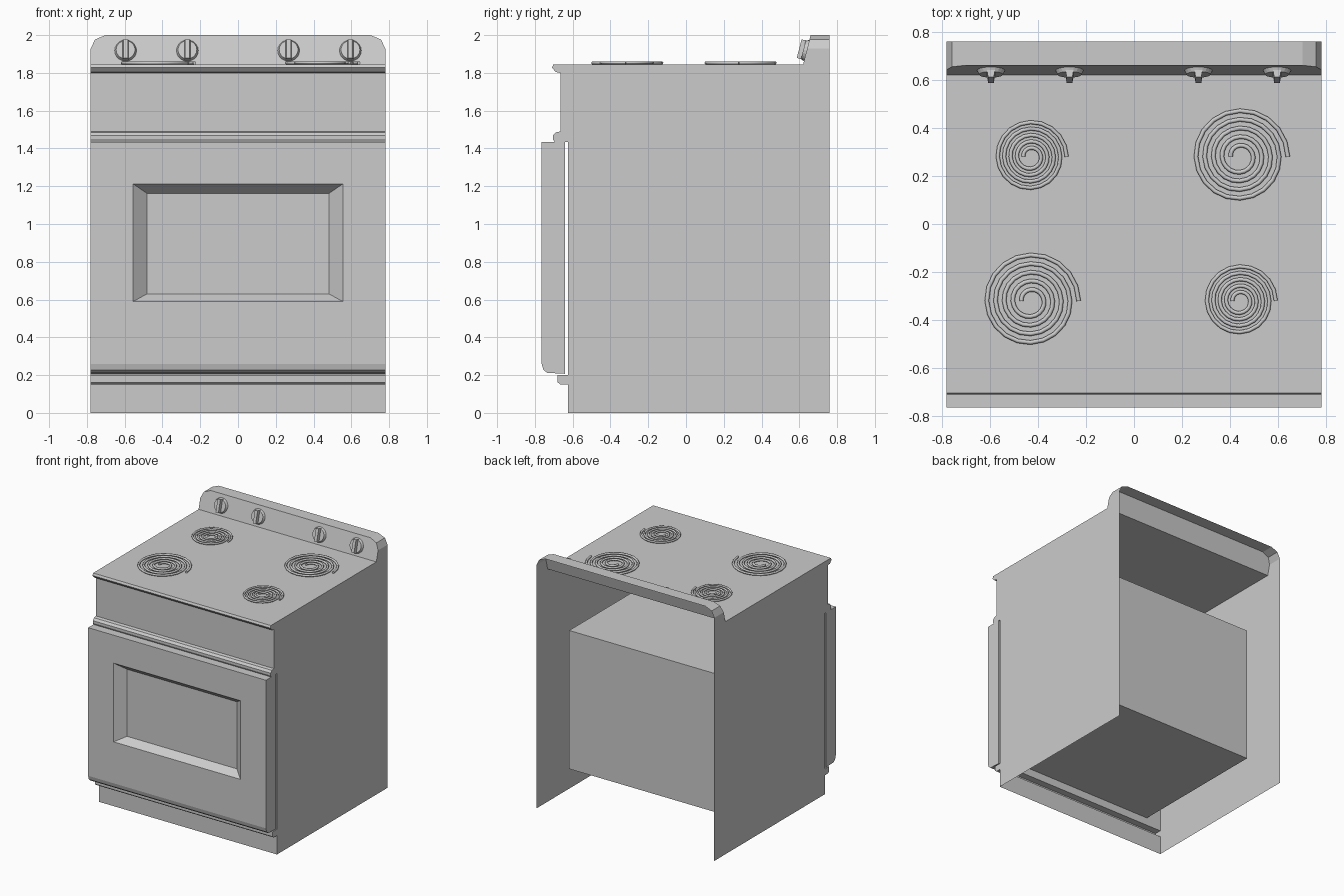
import bpy, bmesh, math
from mathutils import Matrix, Vector

if "Cube" in bpy.data.objects:
    bpy.data.objects.remove(bpy.data.objects["Cube"])

W = 0.78          # half width
TOP = 1.845       # cooktop height
BACK = 0.76       # rear edge


def finish(bm, name):
    bmesh.ops.remove_doubles(bm, verts=bm.verts, dist=1e-5)
    bmesh.ops.recalc_face_normals(bm, faces=bm.faces)
    me = bpy.data.meshes.new(name)
    bm.to_mesh(me)
    bm.free()
    ob = bpy.data.objects.new(name, me)
    bpy.context.collection.objects.link(ob)
    return ob


def face(bm, pts):
    return bm.faces.new([bm.verts.new(p) for p in pts])


def strip(bm, prof, skip=()):
    """Sweep a (y, z) polyline across the full width."""
    for i, ((y0, z0), (y1, z1)) in enumerate(zip(prof, prof[1:])):
        if i not in skip:
            face(bm, [(-W, y0, z0), (W, y0, z0), (W, y1, z1), (-W, y1, z1)])


def sides(bm, prof):
    for x in (-W, W):
        face(bm, [(x, y, z) for y, z in prof])


def rect(hx, z0, z1, y):
    return [(-hx, y, z0), (hx, y, z0), (hx, y, z1), (-hx, y, z1)]


def ring(bm, a, b):
    """Four quads joining two rectangles."""
    for i in range(4):
        j = (i + 1) % 4
        face(bm, [a[i], a[j], b[j], b[i]])


# Body shell: open at the back and the bottom
F = -0.625
body = [(F, 0), (F, 0.15), (-0.665, 0.15), (-0.68, 0.162), (-0.68, 0.2), (F, 0.2),
        (F, 1.435), (-0.697, 1.435), (-0.705, 1.45), (-0.705, 1.468), (-0.69, 1.485),
        (-0.665, 1.49), (-0.665, 1.8), (-0.69, 1.805), (-0.71, 1.828), (-0.702, TOP),
        (0.62, TOP)]
bm = bmesh.new()
strip(bm, body, skip=(5,))
sides(bm, body + [(BACK, TOP), (BACK, 0)])
# Oven cavity behind the door
mouth, rear = rect(0.65, 0.262, 1.36, F), rect(0.65, 0.262, 1.36, 0.535)
ring(bm, rect(W, 0.2, 1.435, F), mouth)
ring(bm, mouth, rear)
face(bm, rear)
finish(bm, "stove_body")

# Backsplash: tilted front, clipped corners, open at the back
SLOPE = 0.04 / 0.155


def splash_y(z):
    return 0.62 + (z - TOP) * SLOPE


half = [(W, TOP), (W, 1.928), (0.757, 1.977), (0.70, 2.0)]
outline = half + [(-x, z) for x, z in reversed(half)]
bm = bmesh.new()
face(bm, [(x, splash_y(z), z) for x, z in outline])
for (x0, z0), (x1, z1) in zip(outline, outline[1:]):
    face(bm, [(x0, splash_y(z0), z0), (x1, splash_y(z1), z1), (x1, BACK, z1), (x0, BACK, z0)])
finish(bm, "backsplash")

# Oven door with a bevelled window recess
D = -0.764
door = [(D, 0.26), (-0.755, 0.228), (-0.735, 0.212), (-0.64, 0.207), (-0.64, 1.435), (D, 1.435)]
bm = bmesh.new()
strip(bm, door)
sides(bm, door)
outer = rect(0.556, 0.589, 1.213, D)
inner = rect(0.482, 0.63, 1.162, D + 0.06)
ring(bm, rect(W, 0.26, 1.435, D), outer)
ring(bm, outer, inner)
face(bm, inner)
finish(bm, "oven_door")


# Spiral heating coils
def coil(name, cx, cy, r_out, r_in, tube=0.009, turns=4.5, steps=20):
    cu = bpy.data.curves.new(name, 'CURVE')
    cu.dimensions = '3D'
    cu.bevel_depth = tube
    cu.bevel_resolution = 1
    cu.use_fill_caps = True
    n = int(turns * steps)
    sp = cu.splines.new('POLY')
    sp.points.add(n)
    for i, p in enumerate(sp.points):
        t = i / n
        a = math.pi - t * turns * 2 * math.pi
        r = r_in + (r_out - r_in) * t
        p.co = (cx + r * math.cos(a), cy + r * math.sin(a), TOP + 0.008, 1)
    bpy.context.collection.objects.link(bpy.data.objects.new(name, cu))


coil("coil_front_left", -0.43, -0.32, 0.2, 0.038)
coil("coil_back_right", 0.44, 0.28, 0.2, 0.038)
coil("coil_front_right", 0.44, -0.32, 0.15, 0.03, 0.008)
coil("coil_back_left", -0.43, 0.28, 0.15, 0.03, 0.008)

# Control knobs: tapered disc with a raised grip, square to the tilted panel
KZ = 1.918
tilt = Matrix.Rotation(math.pi / 2 - math.atan(SLOPE), 4, 'X')
for i, x in enumerate((-0.595, -0.268, 0.268, 0.595)):
    bm = bmesh.new()
    bmesh.ops.create_cone(bm, cap_ends=True, segments=20, radius1=0.058, radius2=0.05,
                          depth=0.018, matrix=Matrix.Translation((0, 0, 0.009)))
    grip = bmesh.ops.create_cube(bm, size=1, matrix=Matrix.Translation((0, 0, 0.026))
                                 @ Matrix.Diagonal((0.034, 0.106, 0.03, 1)))
    for v in grip["verts"]:
        if v.co.z > 0.03:
            v.co.x *= 0.7
            v.co.y *= 0.94
    bm.transform(Matrix.Translation((x, splash_y(KZ), KZ)) @ tilt)
    finish(bm, f"knob_{i + 1}")
